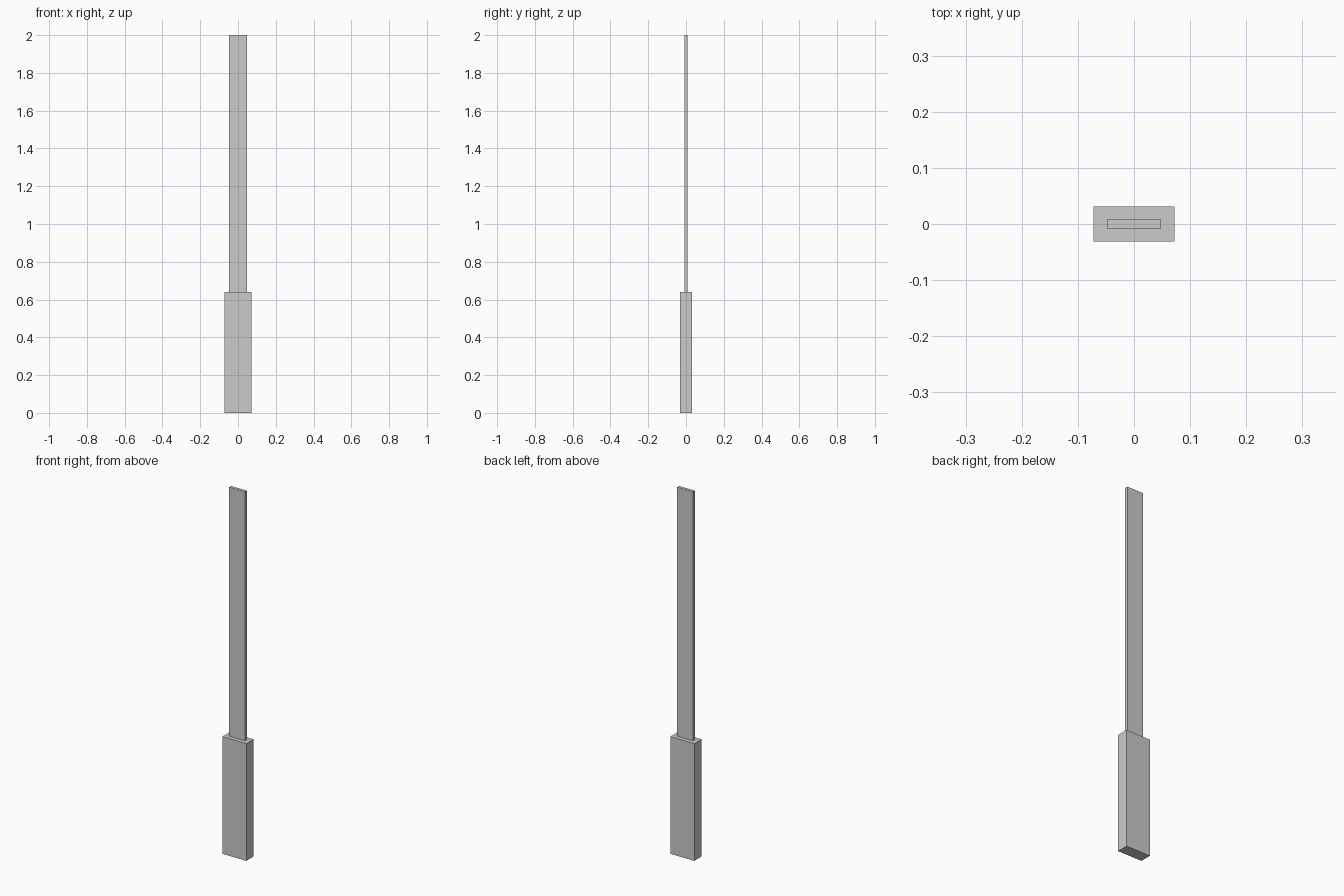
import bpy

if "Cube" in bpy.data.objects:
    bpy.data.objects.remove(bpy.data.objects["Cube"])


def box(name, width, depth, z0, z1):
    """Add a box centred on the z axis between two heights."""
    bpy.ops.mesh.primitive_cube_add(size=1, location=(0, 0, (z0 + z1) / 2))
    obj = bpy.context.object
    obj.name = name
    obj.scale = (width, depth, z1 - z0)
    bpy.ops.object.transform_apply(location=False, rotation=False, scale=True)
    return obj


HANDLE_TOP = 0.64

# Thick rectangular grip
box("handle", 0.145, 0.063, 0.0, HANDLE_TOP)

# Long thin bar standing on the grip
box("blade", 0.095, 0.017, HANDLE_TOP, 2.0)
